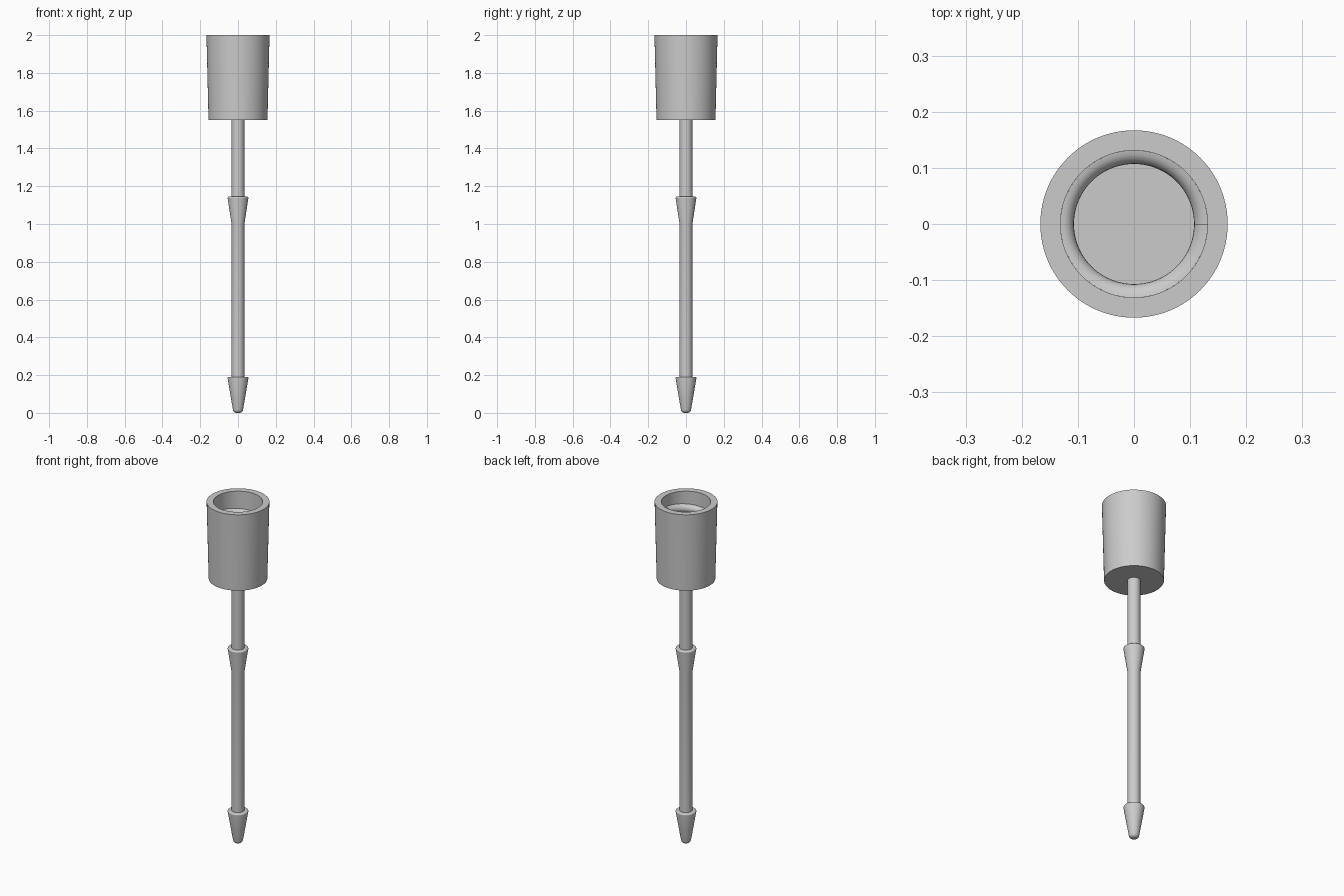
import bpy, bmesh, math

default = bpy.data.objects.get("Cube")
if default:
    bpy.data.objects.remove(default, do_unlink=True)

grey = bpy.data.materials.new("plain grey")
grey.use_nodes = True
colour = (0.6, 0.6, 0.6, 1)
grey.diffuse_color = colour
grey.node_tree.nodes["Principled BSDF"].inputs["Base Color"].default_value = colour


def finish(name, bm):
    bmesh.ops.remove_doubles(bm, verts=bm.verts, dist=1e-5)
    bmesh.ops.recalc_face_normals(bm, faces=bm.faces)
    mesh = bpy.data.meshes.new(name)
    bm.to_mesh(mesh)
    bm.free()
    mesh.materials.append(grey)
    obj = bpy.data.objects.new(name, mesh)
    bpy.context.collection.objects.link(obj)
    bpy.ops.object.select_all(action='DESELECT')
    obj.select_set(True)
    bpy.context.view_layer.objects.active = obj
    bpy.ops.object.shade_smooth_by_angle(angle=math.radians(35))
    return obj


def lathe(name, profile, steps=64):
    """Turn a (radius, height) profile around the z axis."""
    bm = bmesh.new()
    verts = [bm.verts.new((r, 0, z)) for r, z in profile]
    edges = [bm.edges.new(pair) for pair in zip(verts, verts[1:])]
    bmesh.ops.spin(bm, geom=verts + edges, cent=(0, 0, 0), axis=(0, 0, 1),
                   angle=math.tau, steps=steps)
    return finish(name, bm)


def arc(cr, cz, radius, start, end, count=6):
    angles = [math.radians(start + (end - start) * i / count) for i in range(count + 1)]
    return [(cr + radius * math.cos(a), cz + radius * math.sin(a)) for a in angles]


# Slightly tapered socket cup with a straight bore
CUP_BASE, BORE, FLOOR = 1.55, 0.131, 1.6
lathe("socket_cup", [(0, CUP_BASE), (0.156, CUP_BASE), (0.167, 2), (BORE, 2),
                     (BORE, FLOOR), (0, FLOOR)], 96)

# Stem with a rounded nose and two barbs
STEM = 0.034
nose = [(0, 0)] + arc(0.008, 0.019, 0.019, -90, -10)
lower_rim = arc(0.048, 0.184, 0.007, -10, 90)
upper_rim = arc(0.048, 1.138, 0.007, -10, 90)
lathe("barbed_stem", nose + lower_rim + [(STEM, 0.191), (STEM, 1.0)]
      + upper_rim + [(STEM, 1.145), (STEM, CUP_BASE)], 48)

# Rounded right-hand thread running down the bore
DEPTH, PITCH, TURNS, SEGMENTS, ROUND = 0.024, 0.054, 4.5, 72, 10
bm = bmesh.new()
rings = []
for i in range(int(TURNS * SEGMENTS) + 1):
    a = -math.tau * i / SEGMENTS
    z = 1.91 - PITCH * i / SEGMENTS
    ring = []
    for j in range(ROUND + 1):
        b = math.pi * (j / ROUND - 0.5)
        r = BORE - DEPTH * math.cos(b)
        ring.append(bm.verts.new((r * math.cos(a), r * math.sin(a), z + DEPTH * math.sin(b))))
    rings.append(ring)
for p, q in zip(rings, rings[1:]):
    for j in range(ROUND):
        bm.faces.new((p[j], p[j + 1], q[j + 1], q[j]))
for end in (rings[0], rings[-1]):
    bm.faces.new(end)
finish("socket_thread", bm)
